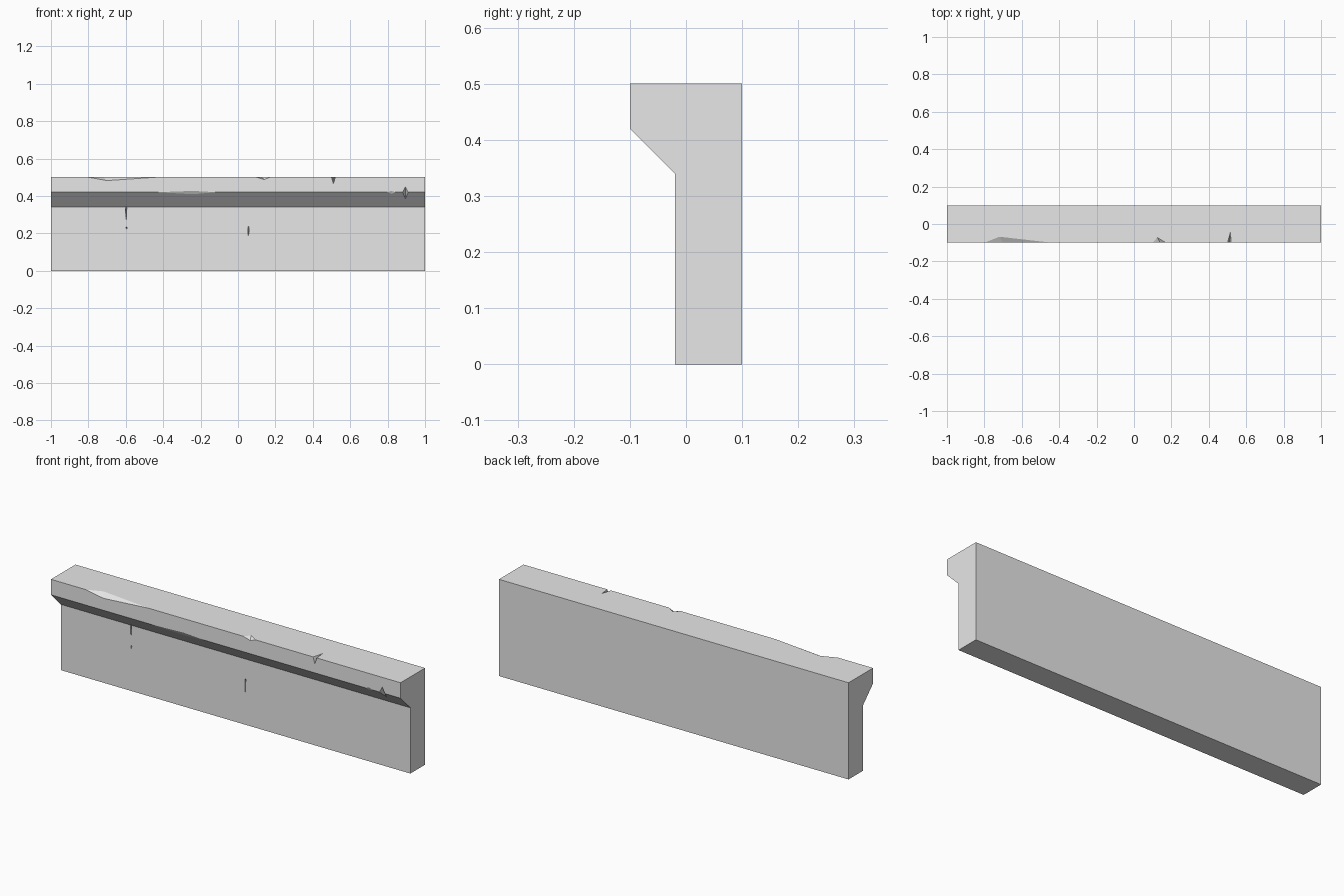
import bpy
import bmesh
from mathutils import Vector

cube = bpy.data.objects.get("Cube")
if cube:
    bpy.data.objects.remove(cube, do_unlink=True)

stone = bpy.data.materials.new("light grey stone")
stone.use_nodes = True
grey = (0.8, 0.8, 0.8, 1)
stone.diffuse_color = grey
stone.node_tree.nodes["Principled BSDF"].inputs["Base Color"].default_value = grey


def add_object(name, bm):
    bmesh.ops.recalc_face_normals(bm, faces=bm.faces[:])
    mesh = bpy.data.meshes.new(name)
    bm.to_mesh(mesh)
    bm.free()
    obj = bpy.data.objects.new(name, mesh)
    mesh.materials.append(stone)
    bpy.context.collection.objects.link(obj)
    return obj


# Wall with an overhanging ledge, extruded along x
FRONT, WALL, BACK, TOP, LIP, NECK = -0.1, -0.02, 0.1, 0.5, 0.42, 0.34
profile = [(BACK, 0), (BACK, TOP), (FRONT, TOP), (FRONT, LIP), (WALL, NECK), (WALL, 0)]
bm = bmesh.new()
end = bm.faces.new([bm.verts.new((-1, y, z)) for y, z in profile])
side = bmesh.ops.extrude_face_region(bm, geom=[end])["geom"]
bmesh.ops.translate(bm, vec=(2, 0, 0), verts=[v for v in side if isinstance(v, bmesh.types.BMVert)])
wall = add_object("ledge_wall", bm)


def cut(name, points):
    """Subtract the tetrahedron with these corners from the wall."""
    bm = bmesh.new()
    bmesh.ops.convex_hull(bm, input=[bm.verts.new(p) for p in points])
    cutter = add_object(name, bm)
    cutter.hide_render = True
    cutter.hide_set(True)
    cutter.display_type = 'WIRE'
    mod = wall.modifiers.new(name, 'BOOLEAN')
    mod.operation = 'DIFFERENCE'
    mod.solver = 'EXACT'
    mod.object = cutter


def chip(name, a, b, p, q):
    """Knock a notch off the edge a-b; p and q lie on the two faces beside it."""
    a, b, p, q = map(Vector, (a, b, p, q))
    mid = (p + q) / 2
    grow = 0.3
    cut(name, [a + (a - mid) * grow, b + (b - mid) * grow,
               p + (p - q) * grow, q + (q - p) * grow])


# Chips along the top edge: start x, end x, top point (x, y), front point (x, z)
top_chips = [(-0.80, -0.44, -0.72, -0.068, -0.70, 0.482),
             (0.10, 0.17, 0.125, -0.072, 0.14, 0.488),
             (0.50, 0.52, 0.515, -0.045, 0.51, 0.465)]
for i, (x0, x1, tx, ty, fx, fz) in enumerate(top_chips):
    chip(f"top_chip_{i + 1}", (x0, FRONT, TOP), (x1, FRONT, TOP), (tx, ty, TOP), (fx, FRONT, fz))

# Chips along the lower lip: start x, end x, peak x, upper z, lower z on the slope
lip_chips = [(-0.43, -0.12, -0.24, 0.427, 0.409),
             (0.80, 0.84, 0.82, 0.427, 0.411),
             (0.88, 0.91, 0.895, 0.45, 0.385)]
for i, (x0, x1, px, up, low) in enumerate(lip_chips):
    chip(f"lip_chip_{i + 1}", (x0, FRONT, LIP), (x1, FRONT, LIP),
         (px, FRONT, up), (px, FRONT + LIP - low, low))

# Narrow cracks in the wall face: x, bottom z, top z, half width
cracks = [(-0.598, 0.26, 0.36, 0.005), (-0.596, 0.215, 0.235, 0.003), (0.056, 0.15, 0.24, 0.003)]
for i, (x, low, high, w) in enumerate(cracks):
    cut(f"crack_{i + 1}", [(x, WALL - 0.002, low), (x - w, WALL - 0.002, high),
                           (x + w, WALL - 0.002, high), (x, WALL + 0.03, (low + high) / 2)])
